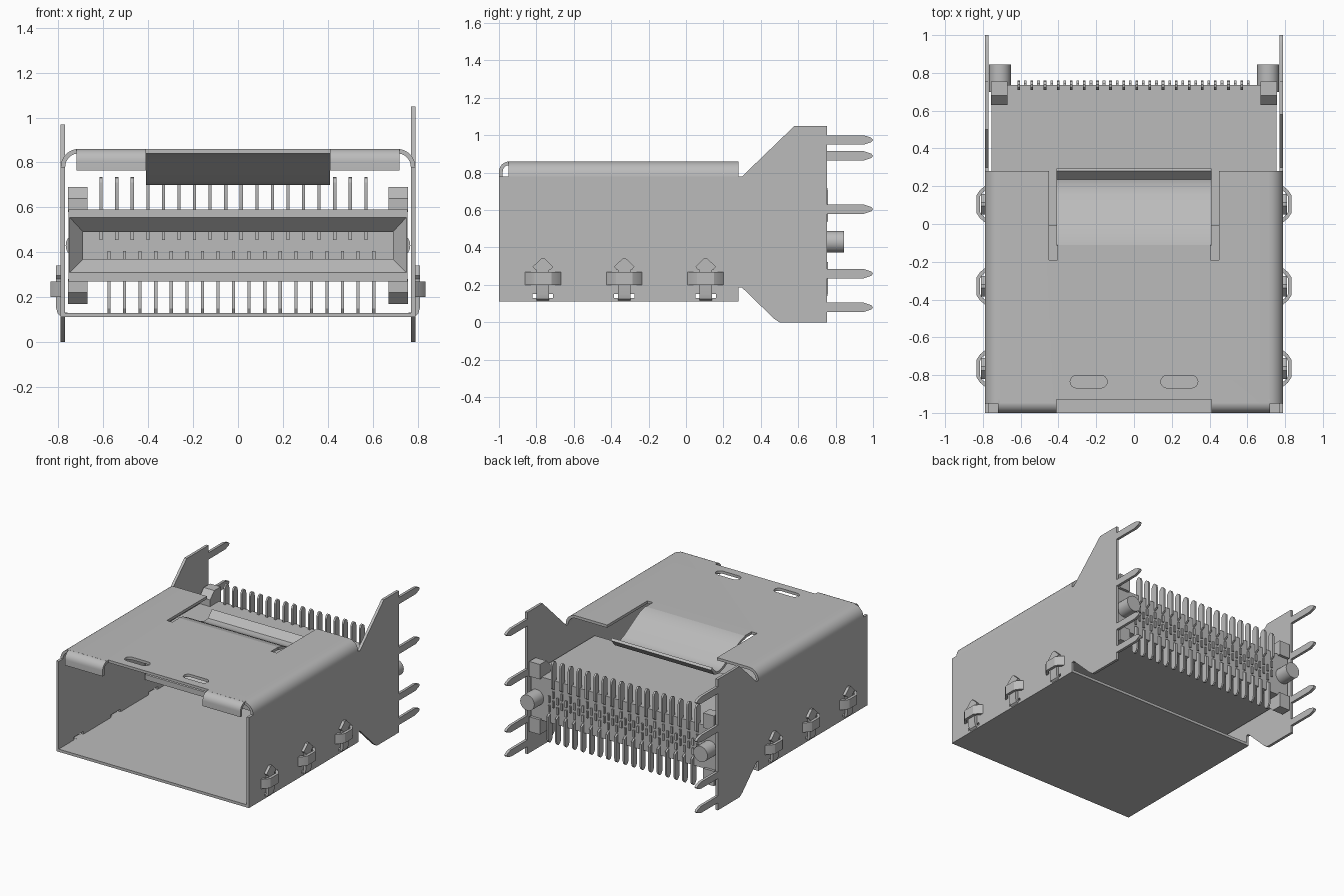
import bpy, bmesh, math

if "Cube" in bpy.data.objects:
    bpy.data.objects.remove(bpy.data.objects["Cube"])

metal = bpy.data.materials.new("plain grey")
metal.use_nodes = True
GREY = (0.5, 0.5, 0.5, 1)
metal.diffuse_color = GREY
metal.node_tree.nodes["Principled BSDF"].inputs["Base Color"].default_value = GREY


def finish(name, bm):
    bmesh.ops.recalc_face_normals(bm, faces=bm.faces[:])
    mesh = bpy.data.meshes.new(name)
    bm.to_mesh(mesh)
    bm.free()
    mesh.materials.append(metal)
    obj = bpy.data.objects.new(name, mesh)
    bpy.context.collection.objects.link(obj)
    return obj


def place(axis, p, d):
    a, b = p
    return {"x": (d, a, b), "y": (a, d, b), "z": (a, b, d)}[axis]


def add_prism(bm, pts, axis, lo, hi):
    ends = [[bm.verts.new(place(axis, p, d)) for p in pts] for d in (lo, hi)]
    for end in ends:
        bm.faces.new(end)
    n = len(pts)
    for i in range(n):
        j = (i + 1) % n
        bm.faces.new((ends[0][i], ends[0][j], ends[1][j], ends[1][i]))


def add_box(bm, x0, x1, y0, y1, z0, z1):
    add_prism(bm, [(x0, y0), (x1, y0), (x1, y1), (x0, y1)], "z", z0, z1)


def prism(name, pts, axis, lo, hi):
    bm = bmesh.new()
    add_prism(bm, pts, axis, lo, hi)
    return finish(name, bm)


def strip(path, t):
    """Outline of a bent sheet: the path and its offset to the right."""
    off = []
    for i, (a, b) in enumerate(path):
        p, q = path[max(i - 1, 0)], path[min(i + 1, len(path) - 1)]
        dx, dy = q[0] - p[0], q[1] - p[1]
        l = math.hypot(dx, dy)
        off.append((a + t * dy / l, b - t * dx / l))
    return path + off[::-1]


def arc(cx, cy, r, a0, a1, n=8):
    angles = [math.radians(a0 + (a1 - a0) * i / n) for i in range(n + 1)]
    return [(cx + r * math.cos(a), cy + r * math.sin(a)) for a in angles]


def cut(obj, bm):
    cutter = finish("cutter", bm)
    cutter.hide_render = True
    mod = obj.modifiers.new("cut", "BOOLEAN")
    mod.operation, mod.solver, mod.object = "DIFFERENCE", "EXACT", cutter
    bpy.context.view_layer.objects.active = obj
    bpy.ops.object.modifier_apply(modifier=mod.name)
    bpy.data.objects.remove(cutter)


T = 0.02          # sheet thickness
W = 0.79          # half width of the cage
MID = 0.43        # height of the connector centre line
LATCHES = (-0.765, -0.33, 0.105)

# Roof with rolled side corners, cut for slots, spring opening and front notch
outline = arc(-0.71, 0.78, 0.08, 180, 90) + arc(0.71, 0.78, 0.08, 90, 0)
roof = prism("cage_roof", strip(outline, T), "y", -0.95, 0.28)
bm = bmesh.new()
add_box(bm, -0.415, 0.415, -1.1, -0.93, 0.8, 0.9)
add_box(bm, -0.41, 0.41, -0.11, 0.4, 0.8, 0.9)
cut(roof, bm)
for s in (-1, 1):
    bm = bmesh.new()
    add_box(bm, s * 0.405, s * 0.45, -0.19, 0.4, 0.8, 0.9)
    hole = arc(s * 0.24 + 0.065, -0.835, 0.033, -90, 90) + arc(s * 0.24 - 0.065, -0.835, 0.033, 90, 270)
    add_prism(bm, hole, "z", 0.8, 0.9)
    cut(roof, bm)

# Spring flap bent down into the cage
flap = [(-0.11, 0.86), (-0.06, 0.85), (0, 0.82), (0.15, 0.735),
        (0.2, 0.72), (0.235, 0.725), (0.28, 0.775)]
prism("spring_flap", strip(flap, T), "x", -0.41, 0.41)

# Cage floor
prism("cage_floor", [(-W, -1), (W, -1), (W, 0.28), (-W, 0.28)], "z", 0.11, 0.13)

for s, side, top, pin_top in ((1, "left", 1.05, 0.975), (-1, "right", 0.97, 0.89)):
    # Side wall with its rear wing
    wall_pts = [(-1, 0.11), (0.28, 0.11), (0.28, 0.185), (0.3, 0.185), (0.47, 0.02), (0.5, 0),
                (0.755, 0), (0.755, top), (0.31 + top - 0.78, top), (0.3, 0.78), (-1, 0.78)]
    wall = prism(side + "_wall", wall_pts, "x", s * W, s * (W - T))
    bm = bmesh.new()
    for y in LATCHES:
        add_box(bm, s * 0.7, s * 0.9, y - 0.055, y + 0.055, 0.05, 0.15)
    cut(wall, bm)

    # Rolled front lip
    lip = [(-0.93, 0.86)] + arc(-0.945, 0.805, 0.055, 90, 180) + [(-1, 0.765)]
    prism(side + "_front_lip", strip(lip, -T), "x", s * 0.41, s * 0.72)

    # Board pins on the wing
    bm = bmesh.new()
    for z in (pin_top, 0.605, 0.26, 0.08):
        pts = [(0.75, z - 0.025), (0.95, z - 0.025), (0.99, z - 0.012), (1, z),
               (0.99, z + 0.012), (0.95, z + 0.025), (0.75, z + 0.025)]
        add_prism(bm, pts, "x", s * W, s * (W - T))
    finish(side + "_wing_pins", bm)

    # Latches: bowed strap with an arrow tab behind it
    bm = bmesh.new()
    for y in LATCHES:
        strap = [(s * 0.785, y - 0.1), (s * 0.815, y - 0.075), (s * 0.835, y - 0.045),
                 (s * 0.835, y + 0.045), (s * 0.815, y + 0.075), (s * 0.785, y + 0.1)]
        add_prism(bm, strip(strap, -s * T), "z", 0.2, 0.27)
        tab = [(s * 0.76, 0.11), (s * 0.785, 0.112), (s * 0.803, 0.125), (s * 0.81, 0.15), (s * 0.81, 0.29)]
        add_prism(bm, strip(tab, -s * T), "y", y - 0.033, y + 0.033)
        head = [(y - 0.04, 0.28), (y + 0.04, 0.28), (y + 0.055, 0.297), (y + 0.01, 0.34),
                (y - 0.01, 0.34), (y - 0.055, 0.297)]
        add_prism(bm, head, "x", s * W, s * 0.81)
    finish(side + "_latches", bm)

    # Connector ears, above and below, and the round locating peg
    bm = bmesh.new()
    for up in (1, -1):
        ear = [(0.63, 0.15), (0.63, 0.21), (0.68, 0.26), (0.755, 0.26), (0.755, 0.15)]
        add_prism(bm, [(y, MID + up * h) for y, h in ear], "x", s * 0.67, s * 0.757)
    finish(side + "_connector_ears", bm)
    prism(side + "_locating_peg", arc(s * 0.71, MID, 0.058, 0, 345, 23), "y", 0.7, 0.845)

# Connector body: one chain of rectangles from the back, over the rim, into the funnel
rings = [(0.735, 0.755, 0.27, 0.59), (-0.01, 0.755, 0.27, 0.59), (-0.01, 0.75, 0.31, 0.555),
         (0.06, 0.69, 0.37, 0.49), (0.6, 0.69, 0.37, 0.49)]
bm = bmesh.new()
loops = [[bm.verts.new(c) for c in ((-x, y, a), (x, y, a), (x, y, b), (-x, y, b))]
         for y, x, a, b in rings]
bm.faces.new(loops[0])
bm.faces.new(loops[-1])
for p, q in zip(loops, loops[1:]):
    for i in range(4):
        j = (i + 1) % 4
        bm.faces.new((p[i], p[j], q[j], q[i]))
finish("connector_body", bm)

# Contact rows: rear fins, cavity contacts and small rear contact ends
fins, contacts, ends = bmesh.new(), bmesh.new(), bmesh.new()
H = 0.007
for up, start in ((1, -0.61), (-1, -0.575)):
    for i in range(18):
        x = start + i * 0.0694
        fin = [(0.71, 0.15), (0.71, 0.28), (0.722, 0.3), (0.738, 0.305),
               (0.755, 0.29), (0.76, 0.27), (0.76, 0.11), (0.73, 0.09)]
        add_prism(fins, [(y, MID + up * h) for y, h in fin], "x", x - H, x + H)
        add_box(contacts, x - H, x + H, 0.1, 0.61, MID + up * 0.025, MID + up * 0.062)
        for z in (MID + up * 0.055, MID - up * 0.015):
            add_box(ends, x - H, x + H, 0.72, 0.745, z - 0.025, z + 0.025)
finish("rear_fins", fins)
finish("cavity_contacts", contacts)
finish("rear_contact_ends", ends)

# Smooth the rolled corners, keep bends sharp
bpy.ops.object.select_all(action="DESELECT")
for obj in bpy.context.scene.objects:
    if obj.type == "MESH":
        obj.select_set(True)
        bpy.context.view_layer.objects.active = obj
bpy.ops.object.shade_smooth_by_angle(angle=math.radians(30))
